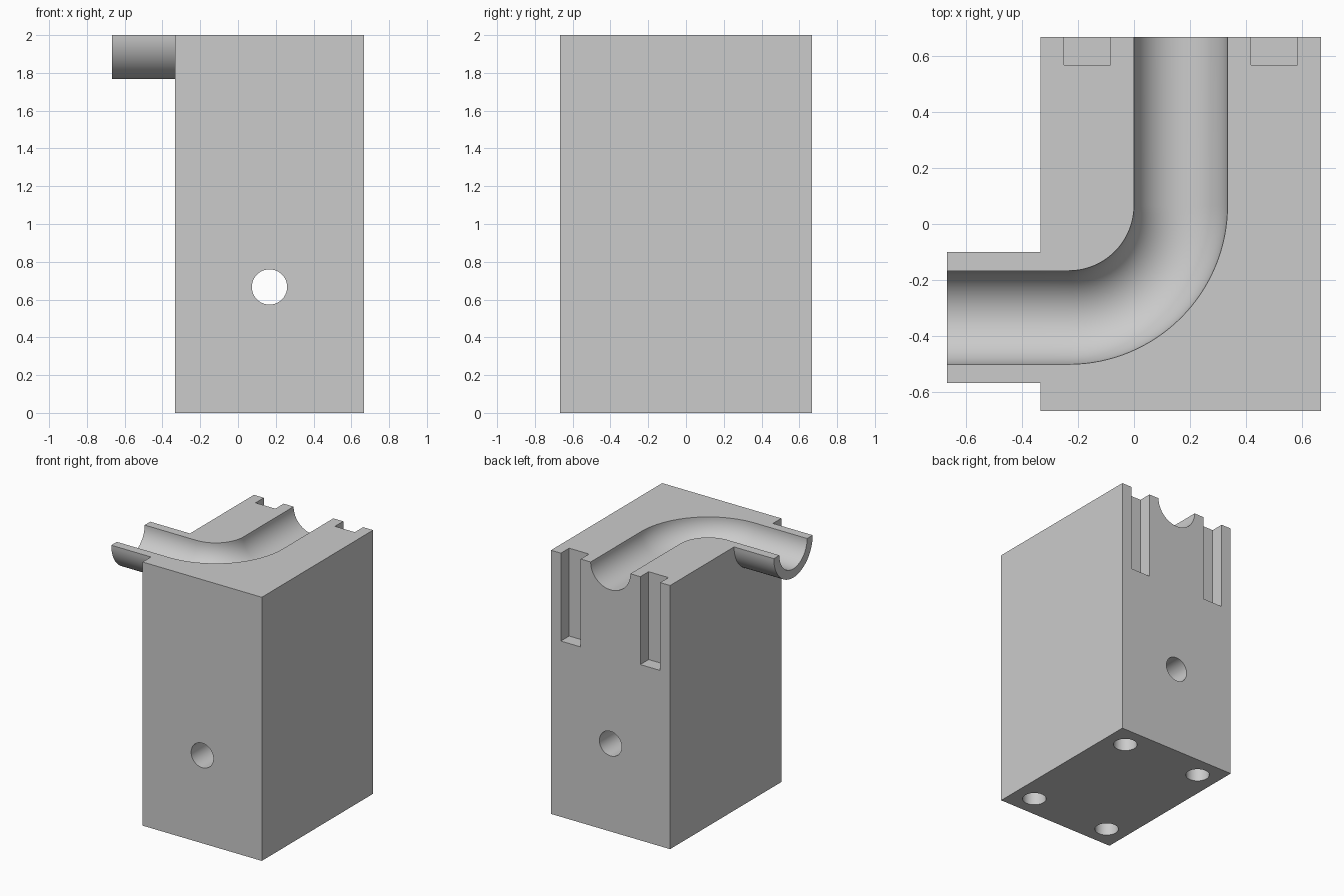
import bpy, bmesh
from math import sin, cos, pi, radians
from mathutils import Vector

cube = bpy.data.objects.get("Cube")
if cube:
    bpy.data.objects.remove(cube, do_unlink=True)

T = 1 / 3            # base module of the part
R = T / 2            # channel radius
TOP = 2.0

grey = bpy.data.materials.new("plain grey")
grey.use_nodes = True
colour = (0.6, 0.6, 0.6, 1)
grey.diffuse_color = colour
grey.node_tree.nodes["Principled BSDF"].inputs["Base Color"].default_value = colour


def finish(name, bm):
    bmesh.ops.recalc_face_normals(bm, faces=bm.faces)
    mesh = bpy.data.meshes.new(name)
    bm.to_mesh(mesh)
    bm.free()
    mesh.materials.append(grey)
    ob = bpy.data.objects.new(name, mesh)
    bpy.context.collection.objects.link(ob)
    return ob


def box(name, lo, hi):
    bm = bmesh.new()
    bmesh.ops.create_cube(bm, size=1)
    lo, hi = Vector(lo), Vector(hi)
    for v in bm.verts:
        v.co = (lo + hi) / 2 + v.co * (hi - lo)
    return finish(name, bm)


def sweep(name, profile, path, caps):
    """Carry a closed (side, height) profile along (point, side direction) stations."""
    bm = bmesh.new()
    rings = [[bm.verts.new(p + side * s + Vector((0, 0, h))) for s, h in profile]
             for p, side in path]
    n = len(profile)
    for a, b in zip(rings, rings[1:]):
        for i in range(n):
            j = (i + 1) % n
            bm.faces.new((a[i], a[j], b[j], b[i]))
    for k in caps:
        bm.faces.new(rings[k])
    return finish(name, bm)


def rod(name, centre, axis, radius, length):
    bm = bmesh.new()
    bmesh.ops.create_cone(bm, cap_ends=True, segments=64, radius1=radius,
                          radius2=radius, depth=length)
    turn = Vector((0, 0, 1)).rotation_difference(Vector(axis)).to_matrix()
    for v in bm.verts:
        v.co = turn @ v.co + Vector(centre)
    return finish(name, bm)


def half_circle(r, n=32):
    return [(r * cos(pi + pi * i / n), r * sin(pi + pi * i / n)) for i in range(n + 1)]


def smooth(ob):
    bpy.ops.object.select_all(action='DESELECT')
    ob.select_set(True)
    bpy.context.view_layer.objects.active = ob
    bpy.ops.object.shade_smooth_by_angle(angle=radians(30))


# main block
body = box("block_body", (-T, -2 * T, 0), (2 * T, 2 * T, TOP))
cutters = []

# curved channel in the top: straight, quarter bend, straight
bend, bx, by = 0.4, -0.2333, 0.0667
path = [(Vector((-0.5, -T, TOP)), Vector((0, -1, 0)))]
for i in range(33):
    a = -pi / 2 + pi / 2 * i / 32
    out = Vector((cos(a), sin(a), 0))
    path.append((Vector((bx, by, TOP)) + out * bend, out))
path.append((Vector((R, 0.8, TOP)), Vector((1, 0, 0))))
cutters.append(sweep("channel_cutter", half_circle(R) + [(R, 0.2), (-R, 0.2)],
                     path, (0, -1)))

# two upright slots in the back face
for x in (-R, 3 * R):
    cutters.append(box("slot_cutter", (x - R / 2, 0.567, 4 * T), (x + R / 2, 0.8, 2.2)))

# cross hole and four blind holes in the underside
cutters.append(rod("cross_hole_cutter", (R, 0, 2 * T), (0, 1, 0), 0.0933, 2))
for x in (-R, 3 * R):
    for y in (-0.5, 0.5):
        cutters.append(rod("foot_hole_cutter", (x, y, 0), (0, 0, 1), 0.0833, 2 * T))

bpy.context.view_layer.objects.active = body
for c in cutters:
    c.hide_render = True
    mod = body.modifiers.new("cut", 'BOOLEAN')
    mod.operation, mod.solver, mod.object = 'DIFFERENCE', 'EXACT', c
    bpy.ops.object.modifier_apply(modifier=mod.name)
    bpy.data.objects.remove(c, do_unlink=True)
smooth(body)

# half-pipe spout continuing the channel
ring = half_circle(0.2333) + half_circle(R)[::-1]
side = Vector((0, -1, 0))
spout = sweep("spout", ring, [(Vector((-2 * T, -T, TOP)), side),
                              (Vector((-T, -T, TOP)), side)], (0,))
smooth(spout)
